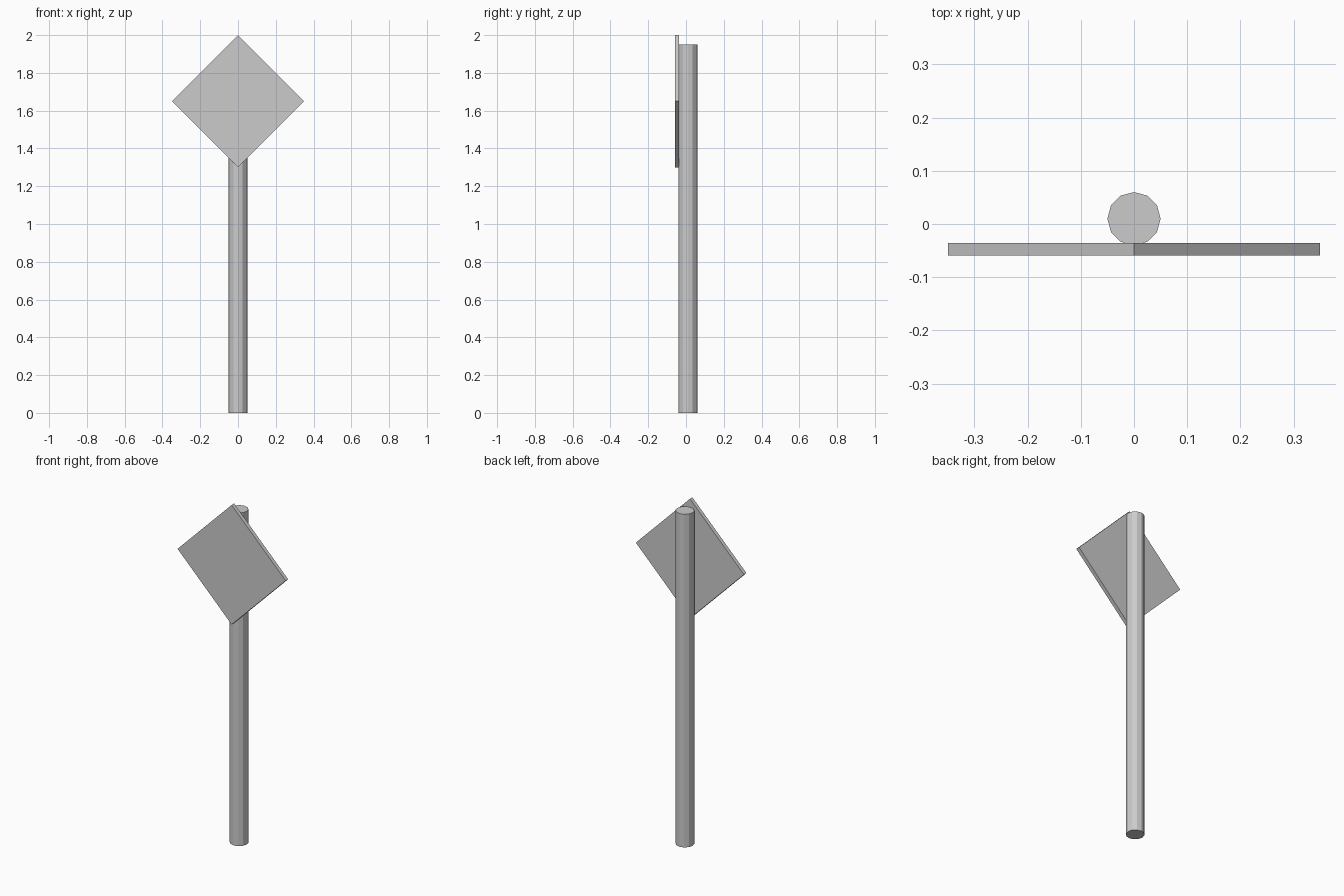
import bpy
from math import pi

if "Cube" in bpy.data.objects:
    bpy.data.objects.remove(bpy.data.objects["Cube"])

# Twelve-sided pole, flat faces, corners on the x and y axes
bpy.ops.mesh.primitive_cylinder_add(vertices=12, radius=0.05, depth=1.95,
                                    location=(0, 0.01, 0.975))
bpy.context.object.name = "pole"

# Square sign plate turned onto its corner, fixed to the front of the pole
side = 0.7 / 2 ** 0.5
bpy.ops.mesh.primitive_cube_add(size=1, location=(0, -0.0475, 1.65),
                                rotation=(0, pi / 4, 0))
plate = bpy.context.object
plate.name = "sign_plate"
plate.scale = (side, 0.023, side)
